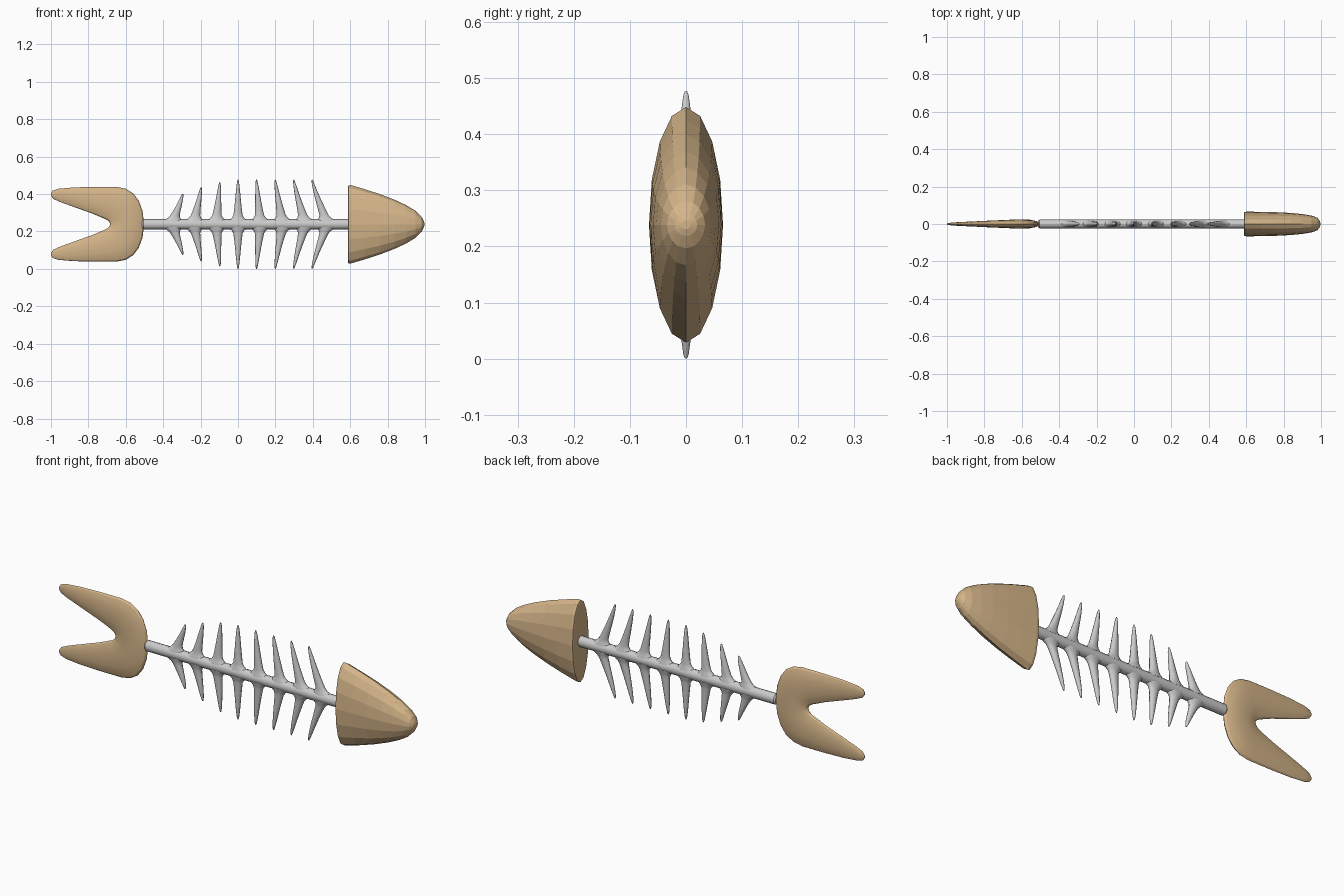
import bpy, bmesh, math
from mathutils import Vector

if "Cube" in bpy.data.objects:
    bpy.data.objects.remove(bpy.data.objects["Cube"])

CZ = 0.2385  # height of the body axis


def material(name, color):
    m = bpy.data.materials.new(name)
    m.diffuse_color = color
    m.use_nodes = True
    m.node_tree.nodes["Principled BSDF"].inputs["Base Color"].default_value = m.diffuse_color
    return m


def loft(bm, rings):
    """Skin a list of rings (lists of points) and cap both ends."""
    vs = [[bm.verts.new(p) for p in r] for r in rings]
    n = len(vs[0])
    for a, b in zip(vs, vs[1:]):
        for i in range(n):
            j = (i + 1) % n
            bm.faces.new((a[i], a[j], b[j], b[i]))
    bm.faces.new(vs[0][::-1])
    bm.faces.new(vs[-1])


def ellipse(center, u, v, n):
    c, u, v = Vector(center), Vector(u), Vector(v)
    return [c + u * math.cos(2 * math.pi * i / n) + v * math.sin(2 * math.pi * i / n)
            for i in range(n)]


def finish(bm, name, mat=None, smooth=None):
    bmesh.ops.recalc_face_normals(bm, faces=bm.faces)
    me = bpy.data.meshes.new(name)
    bm.to_mesh(me)
    bm.free()
    ob = bpy.data.objects.new(name, me)
    bpy.context.collection.objects.link(ob)
    if mat:
        me.materials.append(mat)
    if smooth:
        bpy.ops.object.select_all(action='DESELECT')
        ob.select_set(True)
        bpy.context.view_layer.objects.active = ob
        bpy.ops.object.shade_smooth_by_angle(angle=math.radians(smooth))
    return ob


tan = material("tan", (0.66, 0.46, 0.25, 1))

# Head: faceted bullet, (x, half width, half height)
bm = bmesh.new()
head = [(0.588, 0.058, 0.200), (0.590, 0.064, 0.208), (0.602, 0.066, 0.210),
        (0.68, 0.065, 0.187), (0.76, 0.063, 0.161), (0.84, 0.059, 0.130),
        (0.90, 0.053, 0.102), (0.95, 0.045, 0.072), (0.98, 0.034, 0.042),
        (0.992, 0.020, 0.020), (0.996, 0.008, 0.008)]
loft(bm, [ellipse((x, 0, CZ), (0, 0, h), (0, w, 0), 16) for x, w, h in head])
finish(bm, "head", tan)

# Tail: pairs of outer and inner outline points (x, z offset) and half thickness
bm = bmesh.new()
half = [((-1.0, 0.166), (-1.0, 0.154), 0.003),
        ((-0.990, 0.180), (-0.988, 0.136), 0.006),
        ((-0.960, 0.190), (-0.950, 0.119), 0.009),
        ((-0.880, 0.197), (-0.870, 0.090), 0.013),
        ((-0.770, 0.200), (-0.775, 0.056), 0.018),
        ((-0.650, 0.200), (-0.705, 0.026), 0.022),
        ((-0.600, 0.190), (-0.692, 0.017), 0.024),
        ((-0.560, 0.165), (-0.688, 0.011), 0.025),
        ((-0.530, 0.125), (-0.686, 0.007), 0.025),
        ((-0.510, 0.070), (-0.685, 0.004), 0.025)]
full = half + [((-0.502, 0), (-0.685, 0), 0.025)] + \
    [((o[0], -o[1]), (i[0], -i[1]), h) for o, i, h in reversed(half)]
rings = []
for o, i, h in full:
    po, pi = Vector((o[0], 0, CZ + o[1])), Vector((i[0], 0, CZ + i[1]))
    rings.append(ellipse((po + pi) / 2, (po - pi) / 2, (0, h, 0), 16))
loft(bm, rings)
finish(bm, "tail_fin", tan, 20)

# Spine rod
bm = bmesh.new()
loft(bm, [ellipse((x, 0, CZ), (0, 0, r), (0, r * 0.88, 0), 12)
          for x, r in ((-0.512, 0.020), (-0.505, 0.027), (0.60, 0.027))])
finish(bm, "spine", None, 40)

# Ribs: flared root, tapering to a point, leaning towards the middle
root = [(0.015, 0.052, 0.021), (0.027, 0.042, 0.019), (0.034, 0.033, 0.017), (0.048, 0.025, 0.016)]
spike = [(0.15, 0.021, 0.015), (0.4, 0.016, 0.013), (0.65, 0.0115, 0.011),
         (0.85, 0.0075, 0.008), (0.96, 0.0045, 0.005), (1.0, 0.0015, 0.002)]
bm = bmesh.new()
for tip, length in ((-0.295, 0.163), (-0.197, 0.198), (-0.097, 0.226), (0, 0.2385),
                    (0.099, 0.2385), (0.199, 0.2385), (0.298, 0.2385), (0.396, 0.2385)):
    stations = root + [(0.048 + (length - 0.048) * f, a, b) for f, a, b in spike]
    for s in (1, -1):
        rings = []
        for d, a, b in stations:
            t = d / length
            x = tip * (1 + 0.21 * (1 - t) ** 1.15)
            rings.append(ellipse((x, 0, CZ + s * d), (a, 0, 0), (0, b, 0), 10))
        loft(bm, rings)
finish(bm, "ribs", None, 60)
